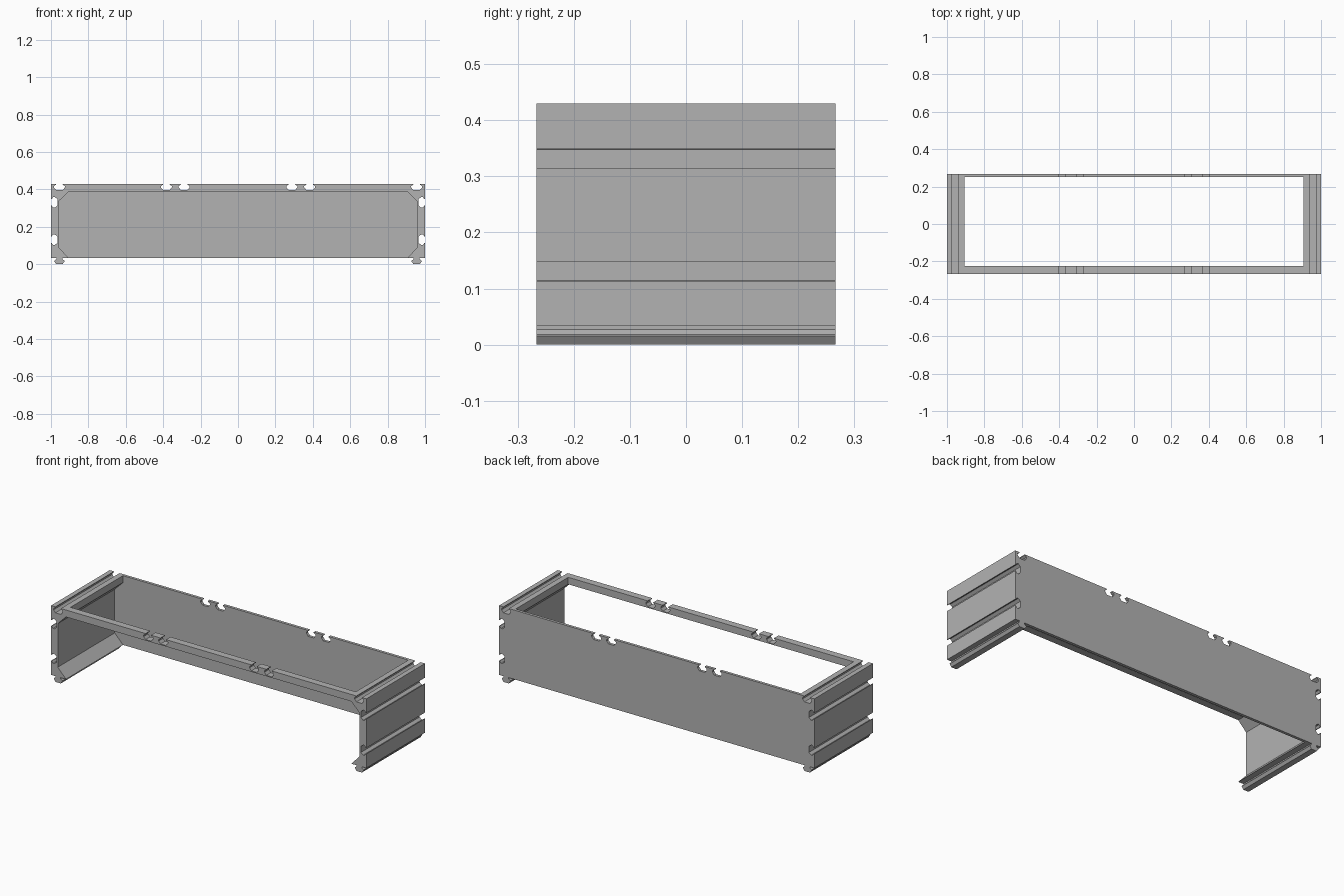
import bpy, bmesh

if "Cube" in bpy.data.objects:
    bpy.data.objects.remove(bpy.data.objects["Cube"], do_unlink=True)

# Material
grey = bpy.data.materials.new("plain grey")
grey.use_nodes = True
colour = (0.45, 0.45, 0.45, 1)
grey.diffuse_color = colour
grey.node_tree.nodes["Principled BSDF"].inputs["Base Color"].default_value = colour

TOP, BASE, HALF_DEPTH = 0.43, 0.033, 0.266
WALL, LIP = 0.957, 0.905        # inner wall face, inner edge of the chamfers
RAIL = 0.955                    # centre of the corner rails


def prism(name, outline, y0, y1):
    """Extrude an (x, z) outline along y."""
    bm = bmesh.new()
    face = bm.faces.new([bm.verts.new((x, y0, z)) for x, z in outline])
    out = bmesh.ops.extrude_face_region(bm, geom=[face])
    moved = [v for v in out["geom"] if isinstance(v, bmesh.types.BMVert)]
    bmesh.ops.translate(bm, verts=moved, vec=(0, y1 - y0, 0))
    bmesh.ops.recalc_face_normals(bm, faces=bm.faces)
    mesh = bpy.data.meshes.new(name)
    bm.to_mesh(mesh)
    bm.free()
    mesh.materials.append(grey)
    obj = bpy.data.objects.new(name, mesh)
    bpy.context.collection.objects.link(obj)
    return obj


def mirrored(half):
    return half + [(-x, z) for x, z in reversed(half)]


def slot():
    """Undercut groove as (offset along face, depth)."""
    side = [(-0.0175, 0), (-0.0175, 0.004), (-0.029, 0.012),
            (-0.029, 0.02), (-0.017, 0.034)]
    return side + [(-a, d) for a, d in reversed(side)]


# Right half of the outline: top slots, side slots, foot rail
half = []
for x in (0.288, 0.383, RAIL):
    half += [(x + a, TOP - d) for a, d in slot()]
half.append((1, TOP))
for z in (0.331, 0.131):
    half += [(1 - d, z - a) for a, d in slot()]
half.append((1, BASE))
foot = [(0.0165, BASE), (0.0165, 0.027), (0.0275, 0.018), (0.0275, 0.015), (0.017, 0)]
half += [(RAIL + a, z) for a, z in foot]
half += [(RAIL - a, z) for a, z in reversed(foot)]
frame = prism("frame", mirrored(half), -HALF_DEPTH, HALF_DEPTH)

# Chamfered front opening, leaving the back panel
opening = prism("opening_cutter", mirrored([
    (LIP, 0.39), (WALL, 0.338), (WALL, 0.088), (LIP, BASE), (LIP, -0.1)]),
    -0.4, 0.25)

# Top opening behind the front beam
hatch = prism("hatch_cutter", mirrored([(LIP, 0.6), (LIP, 0.2)]), -0.225, 0.25)

for cutter in (opening, hatch):
    cutter.hide_render = True
    cut = frame.modifiers.new(cutter.name, "BOOLEAN")
    cut.operation = "DIFFERENCE"
    cut.solver = "EXACT"
    cut.object = cutter

bpy.context.view_layer.objects.active = frame
for modifier in list(frame.modifiers):
    bpy.ops.object.modifier_apply(modifier=modifier.name)
for cutter in (opening, hatch):
    bpy.data.objects.remove(cutter, do_unlink=True)
